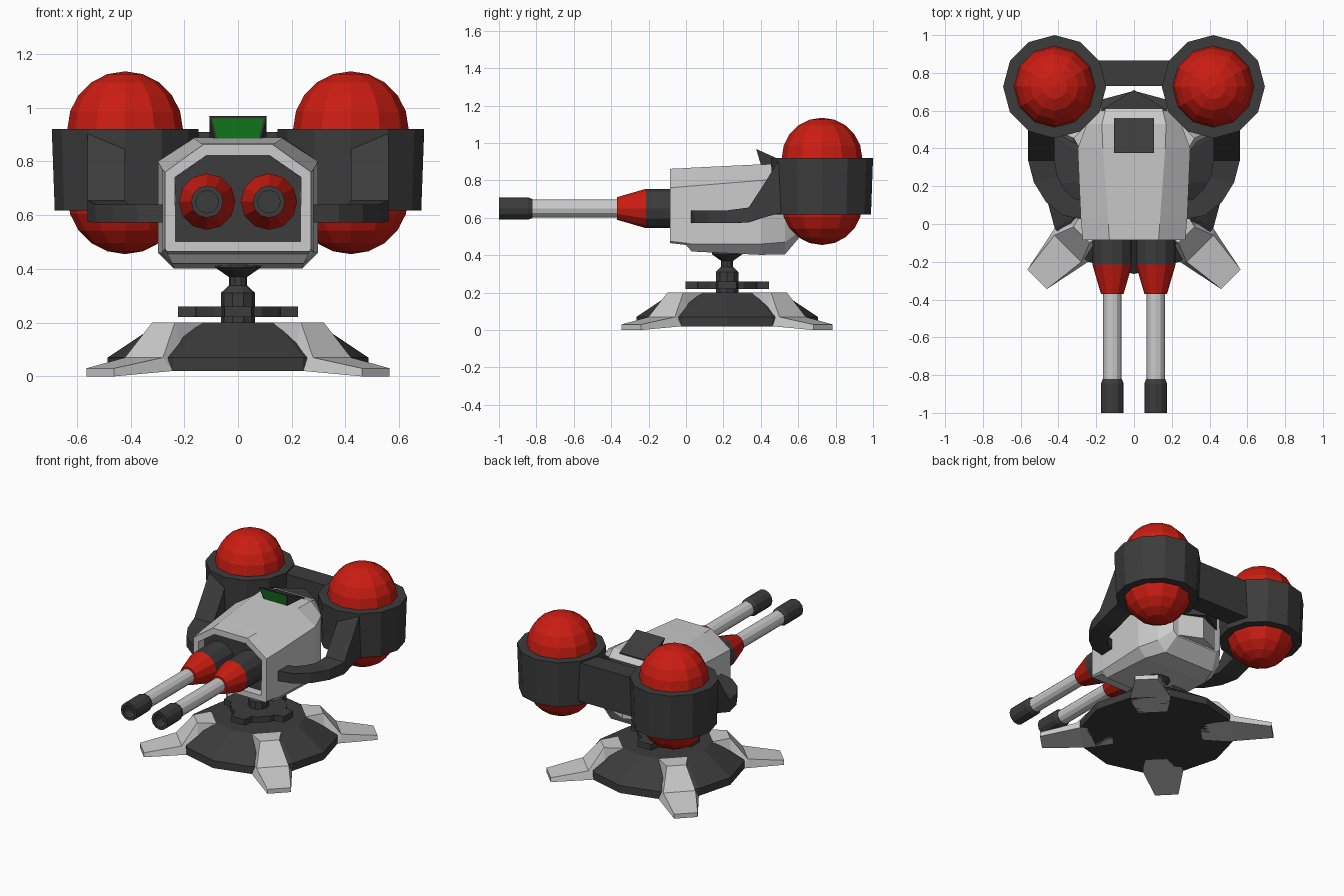
import bpy, bmesh
from math import sin, cos, pi, radians
from mathutils import Matrix, Vector

if "Cube" in bpy.data.objects:
    bpy.data.objects.remove(bpy.data.objects["Cube"])


def material(name, rgb):
    m = bpy.data.materials.new(name)
    m.diffuse_color = (*rgb, 1)
    m.use_nodes = True
    m.node_tree.nodes["Principled BSDF"].inputs["Base Color"].default_value = m.diffuse_color
    return m


DARK = material("dark", (0.045, 0.045, 0.045))
RED = material("red", (0.6, 0.012, 0.006))
GREEN = material("green", (0.008, 0.25, 0.015))


def loft(name, rings, mat=None, xform=Matrix(), inset=None):
    """Skin a list of equal-length rings and cap both ends.
    inset = (thickness, depth vector, material) recesses the first cap."""
    bm = bmesh.new()
    rows = [[bm.verts.new(xform @ Vector(p)) for p in ring] for ring in rings]
    n = len(rows[0])
    for a, b in zip(rows, rows[1:]):
        for i in range(n):
            j = (i + 1) % n
            bm.faces.new((a[i], a[j], b[j], b[i]))
    front = bm.faces.new(rows[0])
    bm.faces.new(rows[-1])
    bmesh.ops.recalc_face_normals(bm, faces=bm.faces)
    me = bpy.data.meshes.new(name)
    if mat or inset:
        me.materials.append(mat)
    if inset:
        thick, depth, inner = inset
        me.materials.append(inner)
        bmesh.ops.inset_region(bm, faces=[front], thickness=thick)
        front.material_index = 1
        if depth.length:
            # second tiny inset gives the recess its own walls
            res = bmesh.ops.inset_region(bm, faces=[front], thickness=0.001)
            for f in res["faces"]:
                f.material_index = 0
            for v in front.verts:
                v.co += depth
    bmesh.ops.remove_doubles(bm, verts=bm.verts, dist=0.0002)
    bm.to_mesh(me)
    bm.free()
    ob = bpy.data.objects.new(name, me)
    bpy.context.collection.objects.link(ob)
    return ob


def lathe(name, profile, n, xform, mat=None):
    """Revolve (radius, height) points about local z."""
    rings = [[(r * cos(2 * pi * i / n), r * sin(2 * pi * i / n), h) for i in range(n)]
             for r, h in profile]
    return loft(name, rings, mat, xform)


def prism(name, pts, z0, z1, mat=None, xform=Matrix()):
    return loft(name, [[(x, y, z0) for x, y in pts], [(x, y, z1) for x, y in pts]], mat, xform)


# --- Base and four splayed feet ---
BASE = Matrix.Translation((0, 0.22, 0))
lathe("base_plate", [(0.485, 0.02), (0.485, 0.07), (0.29, 0.2)], 12, BASE, DARK)
foot = [  # bottom r, half width, z, then top r, half width, z
    (0.28, 0.09, 0.02, 0.28, 0.09, 0.2),
    (0.392, 0.115, 0.02, 0.392, 0.06, 0.2),
    (0.47, 0.125, 0.02, 0.495, 0.1, 0.07),
    (0.725, 0.073, 0.0, 0.725, 0.073, 0.03),
]
for k in range(4):
    rings = [[(r, -w, z), (r, w, z), (R, W, Z), (R, -W, Z)] for r, w, z, R, W, Z in foot]
    loft("foot", rings, None, BASE @ Matrix.Rotation(radians(45 + 90 * k), 4, 'Z'))

# --- Swivel ring and neck ---
lathe("swivel_ring", [(0.175, 0.22), (0.175, 0.26)], 12, BASE, DARK)
for k in range(4):
    prism("swivel_tab", [(0.1, -0.07), (0.223, -0.05), (0.223, 0.05), (0.1, 0.07)],
          0.22, 0.26, DARK, BASE @ Matrix.Rotation(k * pi / 2, 4, 'Z'))
lathe("neck", [(0.064, 0.19), (0.064, 0.31), (0.034, 0.338), (0.034, 0.37), (0.085, 0.405),
               (0.085, 0.43)], 10, BASE, DARK)

# --- Head shell with recessed dark front ---
shell = [  # y, half width, top z, top half width, upper chamfer z, lower chamfer z, bottom z, bottom hw
    (-0.085, 0.272, 0.862, 0.13, 0.76, 0.475, 0.465, 0.265),
    (0.0, 0.279, 0.866, 0.136, 0.768, 0.465, 0.455, 0.262),
    (0.03, 0.282, 0.868, 0.138, 0.77, 0.46, 0.42, 0.245),
    (0.40, 0.298, 0.886, 0.165, 0.80, 0.46, 0.402, 0.24),
    (0.53, 0.25, 0.888, 0.17, 0.81, 0.47, 0.405, 0.19),
    (0.61, 0.19, 0.86, 0.15, 0.80, 0.53, 0.50, 0.16),
]
rings = [[(w, y, uc), (tw, y, t), (-tw, y, t), (-w, y, uc),
          (-w, y, lc), (-bw, y, b), (bw, y, b), (w, y, lc)]
         for y, w, t, tw, uc, lc, b, bw in shell]
loft("head_shell", rings, None, inset=(0.042, Vector((0, 0.06, 0)), DARK))
wedge = [(-0.18, 0.6), (0.18, 0.6), (0.0, 0.71)]
prism("rear_cap", wedge, 0.66, 0.86, DARK)
prism("rear_wedge", [(x * 0.95, 0.6 + (y - 0.6) * 0.7) for x, y in wedge], 0.51, 0.66)

# --- Sight with green lens on top of the head ---
loft("sight", [
    [(-0.085, 0.405, 0.868), (0.085, 0.405, 0.868), (0.107, 0.375, 0.968), (-0.107, 0.375, 0.968)],
    [(-0.105, 0.56, 0.85), (0.105, 0.56, 0.85), (0.105, 0.56, 0.885), (-0.105, 0.56, 0.885)],
], DARK, inset=(0.014, Vector((0, 0, 0)), GREEN))

# --- Domes: capsule profile shared by both pods ---
capsule = ([(0.215 * sin(radians(a)), 0.67 - 0.215 * cos(radians(a))) for a in range(0, 91, 18)]
           + [(0.215, 0.67), (0.215, 0.92)]
           + [(0.215 * cos(radians(a)), 0.92 + 0.215 * sin(radians(a))) for a in range(18, 91, 18)])
capsule[0] = (0.001, 0.455)
capsule[-1] = (0.001, 1.135)

# --- Arm stations: outer xy, inner xy, z low, z high ---
arm = [
    (0.56, 0.58, 0.42, 0.58, 0.63, 0.915),
    (0.56, 0.49, 0.42, 0.49, 0.622, 0.90),
    (0.56, 0.43, 0.42, 0.43, 0.606, 0.80),
    (0.56, 0.335, 0.42, 0.335, 0.575, 0.655),
    (0.53, 0.22, 0.405, 0.25, 0.572, 0.64),
    (0.465, 0.115, 0.365, 0.18, 0.572, 0.64),
    (0.375, 0.045, 0.32, 0.135, 0.572, 0.64),
    (0.25, 0.02, 0.25, 0.12, 0.572, 0.64),
]

for s, side in ((1, "right"), (-1, "left")):
    # Pod, dome and curved arm
    pod = Matrix.Translation((0.42 * s, 0.727, 0))
    lathe(side + "_pod", [(0.262, 0.618), (0.273, 0.92)], 12, pod, DARK)
    lathe(side + "_dome", capsule, 12, pod, RED)
    loft(side + "_arm", [[(ox * s, oy, z0), (ix * s, iy, z0), (ix * s, iy, z1), (ox * s, oy, z1)]
                         for ox, oy, ix, iy, z0, z1 in arm], DARK)
    # Gun barrel: local z points to the front (-y)
    gun = Matrix.Translation((0.115 * s, 0, 0.65)) @ Matrix.Rotation(pi / 2, 4, 'X')
    lathe(side + "_breech", [(0.105, -0.02), (0.105, 0.215)], 12, gun, DARK)
    lathe(side + "_collar", [(0.105, 0.215), (0.06, 0.37)], 12, gun, RED)
    lathe(side + "_barrel", [(0.048, 0.36), (0.048, 0.84)], 12, gun)
    lathe(side + "_muzzle", [(0.05, 0.82), (0.06, 0.845), (0.06, 1.0), (0.042, 1.0),
                             (0.042, 0.93)], 12, gun, DARK)

# --- Crossbar joining the pods ---
prism("crossbar", [(-0.25, 0.73), (0.25, 0.73), (0.25, 0.865), (-0.25, 0.865)], 0.65, 0.91, DARK)
